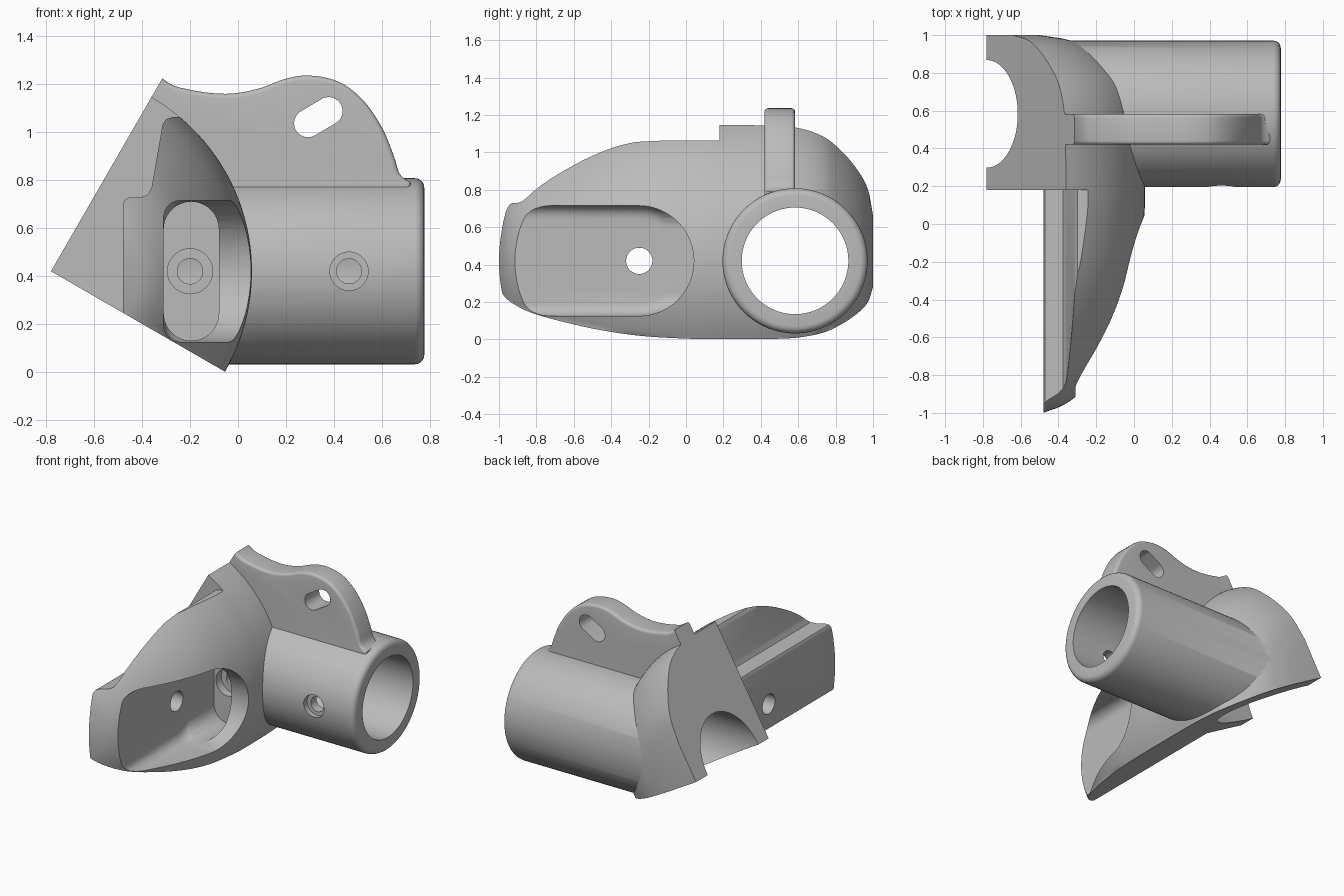
import bpy, bmesh
from math import cos, sin, pi, radians
from mathutils import Vector, Matrix

cube = bpy.data.objects.get("Cube")
if cube:
    bpy.data.objects.remove(cube, do_unlink=True)

BORE_Y, AXIS_Z, APEX_X = 0.583, 0.42, -0.78


def to_object(name, bm):
    bmesh.ops.recalc_face_normals(bm, faces=bm.faces)
    mesh = bpy.data.meshes.new(name)
    bm.to_mesh(mesh)
    bm.free()
    ob = bpy.data.objects.new(name, mesh)
    bpy.context.collection.objects.link(ob)
    return ob


def prism(name, pts, axis, lo, hi, round_lo=0, round_hi=0):
    """Extrude a 2D outline along x or y, optionally rounding either rim."""
    bm = bmesh.new()
    place = (lambda u, v, d: (d, u, v)) if axis == "x" else (lambda u, v, d: (u, d, v))
    a = [bm.verts.new(place(u, v, lo)) for u, v in pts]
    b = [bm.verts.new(place(u, v, hi)) for u, v in pts]
    caps = [bm.faces.new(a), bm.faces.new(b)]
    n = len(pts)
    for i in range(n):
        j = (i + 1) % n
        bm.faces.new((a[i], a[j], b[j], b[i]))
    bmesh.ops.recalc_face_normals(bm, faces=bm.faces)
    rims = [list(f.edges) for f in caps]
    for edges, width in zip(rims, (round_lo, round_hi)):
        if width:
            bmesh.ops.bevel(bm, geom=edges, offset=width, segments=5,
                            profile=0.5, affect="EDGES", clamp_overlap=True)
    return to_object(name, bm)


def circle(u, v, r, n=96):
    return [(u + r * cos(2 * pi * i / n), v + r * sin(2 * pi * i / n)) for i in range(n)]


def stadium(p, q, r, n=24):
    """Outline of a slot with round ends centred on p and q."""
    p, q = Vector(p), Vector(q)
    d = (q - p).normalized()
    s = Vector((-d.y, d.x))
    out = []
    for c, sign in ((q, 1), (p, -1)):
        for i in range(n + 1):
            t = pi * i / n - pi / 2
            out.append(tuple(c + sign * r * (d * cos(t) + s * sin(t))))
    return out


def spline(pts, steps=5):
    """Smooth curve through the given points."""
    p = [Vector(k) for k in pts]
    p = [2 * p[0] - p[1]] + p + [2 * p[-1] - p[-2]]
    out = []
    for i in range(1, len(p) - 2):
        for k in range(steps):
            t = k / steps
            a, b, c, d = p[i - 1:i + 3]
            out.append(tuple(0.5 * (2 * b + (c - a) * t + (2 * a - 5 * b + 4 * c - d) * t * t
                                    + (3 * b - a - 3 * c + d) * t ** 3)))
    return out + [tuple(p[-2])]


def combine(target, tool, operation):
    mod = target.modifiers.new("cut", "BOOLEAN")
    mod.operation = operation
    mod.solver = "EXACT"
    mod.object = tool
    bpy.context.view_layer.update()
    graph = bpy.context.evaluated_depsgraph_get()
    mesh = bpy.data.meshes.new_from_object(target.evaluated_get(graph))
    target.modifiers.clear()
    target.data = mesh
    bpy.data.objects.remove(tool, do_unlink=True)


# Domed hub, turned about a y axis through the corner
profile = spline([(0.28, 1.0), (0.45, 0.97), (0.58, 0.905), (0.69, 0.82), (0.77, 0.73),
                  (0.82, 0.6), (0.835, 0.45), (0.838, 0.2), (0.835, 0.05), (0.81, -0.2),
                  (0.76, -0.4), (0.68, -0.6), (0.56, -0.82), (0.43, -0.945), (0.3, -1.0)], 4)
bm = bmesh.new()
N = 144
rings = []
for r, y in profile:
    rings.append([bm.verts.new((APEX_X + r * cos(2 * pi * i / N), y,
                                AXIS_Z + r * sin(2 * pi * i / N))) for i in range(N)])
for a, b in zip(rings, rings[1:]):
    for i in range(N):
        j = (i + 1) % N
        bm.faces.new((a[i], a[j], b[j], b[i]))
bm.faces.new(rings[0])
bm.faces.new(rings[-1])
bracket = to_object("corner_bracket", bm)

# Hollow front leg: stepped inner side
leg_side = [(-2, -1), (-0.48, -1), (-0.48, 0.7), (-0.47, 0.72), (-0.45, 0.73), (-0.4, 0.73),
            (-0.375, 0.74), (-0.36, 0.77), (-0.315, 1.03), (-0.3, 1.055), (-0.27, 1.063),
            (-0.1, 1.065), (-0.1, 2), (-2, 2)]
combine(bracket, prism("leg_cutter", leg_side, "y", -1.5, 0.18), "DIFFERENCE")

# Tube and upright fin
combine(bracket, prism("tube", circle(BORE_Y, AXIS_Z, 0.388), "x", -0.7, 0.777, 0, 0.04), "UNION")
fin_top = spline([(-0.5, 1.4), (-0.31, 1.22), (-0.2, 1.177), (-0.05, 1.16), (0.08, 1.18),
                  (0.2, 1.223), (0.3, 1.236), (0.42, 1.21), (0.52, 1.135), (0.6, 1.02),
                  (0.65, 0.9), (0.675, 0.825), (0.72, 0.79)])
fin = prism("fin", fin_top + [(0.72, 0.6), (-0.5, 0.6)], "y", 0.42, 0.583, 0.025, 0.025)
combine(bracket, fin, "UNION")

# Keep the quarter wedge between the two joint planes
up, down = radians(60), radians(-30)
wedge = [(APEX_X, AXIS_Z)]
for du, dd in ((0, 4), (4, 4), (4, 0)):
    wedge.append((APEX_X + du * cos(up) + dd * cos(down), AXIS_Z + du * sin(up) + dd * sin(down)))
combine(bracket, prism("wedge", wedge, "y", -2, 2), "INTERSECT")

# Bore, leg channel with its deep end pocket, and the holes
cutters = [
    prism("bore", circle(BORE_Y, AXIS_Z, 0.285), "x", -2, 2),
    prism("channel", stadium((-2, AXIS_Z), (-0.253, AXIS_Z), 0.295), "x", -0.31, 1.0, 0.07, 0),
    prism("pocket", stadium((-0.195, 0.245), (-0.195, 0.595), 0.115), "y", -0.25, 0.17),
    prism("leg_hole", circle(-0.25, AXIS_Z, 0.07, 48), "x", -0.7, -0.2),
    prism("fin_slot", stadium((0.292, 1.037), (0.378, 1.088), 0.058), "y", 0.2, 0.8),
]
for x, wide, narrow, seat in ((-0.2, 0.094, 0.053, 0.23), (0.463, 0.08, 0.052, 0.235)):
    cutters.append(prism("counterbore", circle(x, AXIS_Z, wide, 48), "y", 0.1, seat))
    cutters.append(prism("screw_hole", circle(x, AXIS_Z, narrow, 48), "y", 0.12, 0.5))
for c in cutters:
    combine(bracket, c, "DIFFERENCE")

# Single grey finish
grey = bpy.data.materials.new("light_grey")
grey.use_nodes = True
colour = (0.5, 0.5, 0.5, 1)
grey.diffuse_color = colour
grey.node_tree.nodes["Principled BSDF"].inputs["Base Color"].default_value = colour
bracket.data.materials.clear()
bracket.data.materials.append(grey)
for poly in bracket.data.polygons:
    poly.material_index = 0

bpy.ops.object.select_all(action="DESELECT")
bracket.select_set(True)
bpy.context.view_layer.objects.active = bracket
bpy.ops.object.shade_smooth_by_angle(angle=radians(30))
